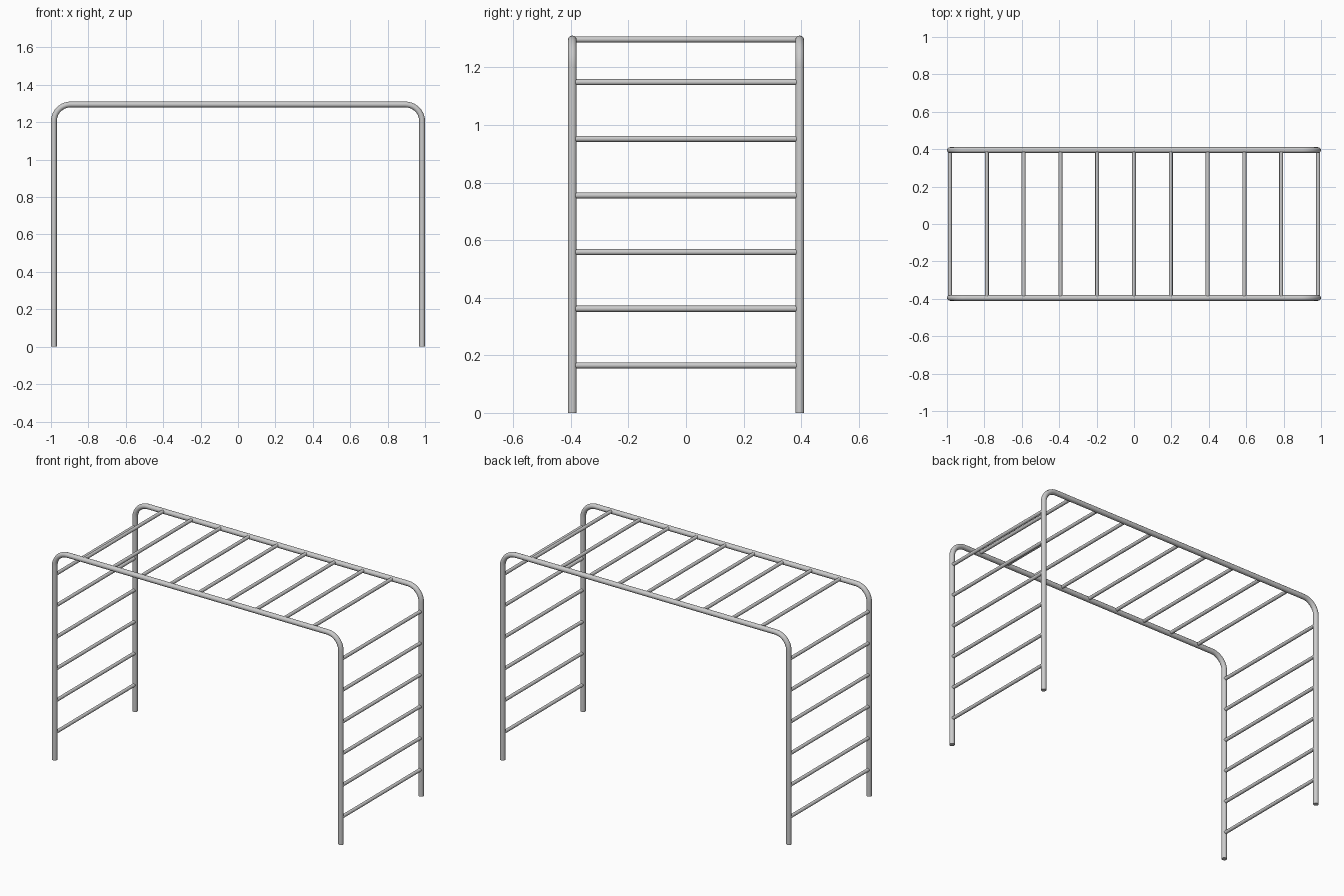
import bpy
from math import sin, cos, pi, radians

if "Cube" in bpy.data.objects:
    bpy.data.objects.remove(bpy.data.objects["Cube"])

RAIL_R, RUNG_R = 0.0155, 0.0105
LEG_X, RAIL_Y, TOP_Z = 0.9845, 0.395, 1.295
BEND, STEPS = 0.09, 10
PITCH = 0.1967


def tube(name, points, radius):
    """Round capped tube swept along a list of points."""
    curve = bpy.data.curves.new(name, 'CURVE')
    curve.dimensions = '3D'
    curve.bevel_depth = radius
    curve.bevel_resolution = 4
    curve.use_fill_caps = True
    spline = curve.splines.new('POLY')
    spline.points.add(len(points) - 1)
    for p, co in zip(spline.points, points):
        p.co = (*co, 1)
    obj = bpy.data.objects.new(name, curve)
    bpy.context.collection.objects.link(obj)
    bpy.ops.object.select_all(action='DESELECT')
    obj.select_set(True)
    bpy.context.view_layer.objects.active = obj
    bpy.ops.object.convert(target='MESH')
    bpy.ops.object.shade_smooth_by_angle(angle=radians(40))
    return bpy.context.object


def rung(name, x, z):
    return tube(name, [(x, -RAIL_Y + 0.01, z), (x, RAIL_Y - 0.01, z)], RUNG_R)


# Side frames: leg, rounded corner, top rail, rounded corner, leg
def frame_path(y):
    half = [(LEG_X, y, 0)]
    for i in range(STEPS + 1):
        a = i / STEPS * pi / 2
        half.append((LEG_X - BEND + BEND * cos(a), y, TOP_Z - BEND + BEND * sin(a)))
    return half + [(-x, y, z) for x, y, z in reversed(half)]


tube("front_frame", frame_path(-RAIL_Y), RAIL_R)
tube("back_frame", frame_path(RAIL_Y), RAIL_R)

# Overhead bars
for i in range(-4, 5):
    rung(f"overhead_bar_{i + 5}", i * PITCH, TOP_Z + 0.002)

# Ladder rungs at both ends
for side, x in (("left", -LEG_X), ("right", LEG_X)):
    for i in range(6):
        rung(f"{side}_ladder_rung_{i + 1}", x, 0.165 + i * PITCH)
